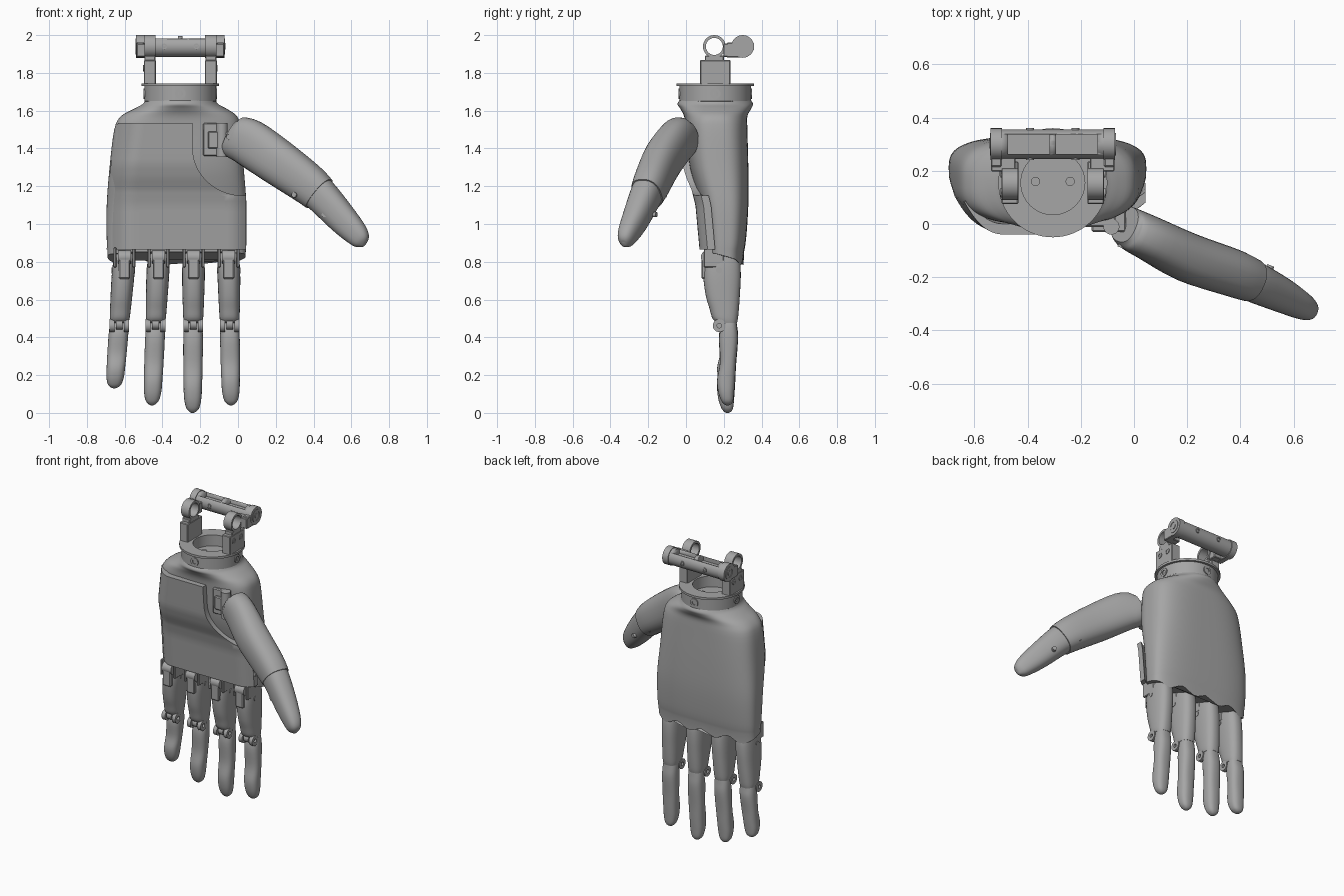
import bpy, bmesh, math
from mathutils import Vector as V

if "Cube" in bpy.data.objects:
    bpy.data.objects.remove(bpy.data.objects["Cube"])

grey = bpy.data.materials.new("mid_grey")
grey.use_nodes = True
COLOUR = (0.38, 0.38, 0.38, 1)
grey.diffuse_color = COLOUR
grey.node_tree.nodes["Principled BSDF"].inputs["Base Color"].default_value = COLOUR
X, Y, Z = V((1, 0, 0)), V((0, 1, 0)), V((0, 0, 1))


def finish(name, bm):
    """Turn a bmesh into a smooth object with sharp hard edges."""
    bmesh.ops.recalc_face_normals(bm, faces=bm.faces)
    for f in bm.faces:
        f.smooth = True
    for e in bm.edges:
        e.smooth = len(e.link_faces) == 2 and e.calc_face_angle(0) < math.radians(35)
    me = bpy.data.meshes.new(name)
    bm.to_mesh(me)
    bm.free()
    me.materials.append(grey)
    ob = bpy.data.objects.new(name, me)
    bpy.context.collection.objects.link(ob)
    return ob


def loft(name, rings, closed=False):
    """Skin a row of equal rings, capped unless closed on itself."""
    bm = bmesh.new()
    rows = [[bm.verts.new(p) for p in r] for r in rings]
    n = len(rows[0])
    for i in range(len(rows) if closed else len(rows) - 1):
        a, b = rows[i], rows[(i + 1) % len(rows)]
        for k in range(n):
            j = (k + 1) % n
            bm.faces.new((a[k], a[j], b[j], b[k]))
    if not closed:
        bm.faces.new(rows[0])
        bm.faces.new(rows[-1])
    return finish(name, bm)


def ring(c, a, b, power=2, count=32):
    """Superellipse around c with half axes a and b."""
    pts = []
    for k in range(count):
        t = 2 * math.pi * k / count
        u, v = math.cos(t), math.sin(t)
        pts.append(V(c) + a * math.copysign(abs(u) ** (2 / power), u)
                   + b * math.copysign(abs(v) ** (2 / power), v))
    return pts


def rod(name, c, axis, half, r, hole=0):
    """Cylinder or tube centred on c."""
    side = axis.orthogonal().normalized()
    up = axis.cross(side)
    ends = [V(c) - axis * half, V(c) + axis * half]
    rings = [ring(e, side * r, up * r) for e in ends]
    if hole:
        rings += [ring(e, side * hole, up * hole) for e in reversed(ends)]
    return loft(name, rings, closed=bool(hole))


def box(name, lo, hi, bevel=0.006):
    bm = bmesh.new()
    bmesh.ops.create_cube(bm, size=1)
    lo, hi = V(lo), V(hi)
    for v in bm.verts:
        v.co = (lo + hi) / 2 + v.co * (hi - lo)
    if bevel:
        bmesh.ops.bevel(bm, geom=bm.edges[:], offset=bevel, segments=1, affect='EDGES')
    return finish(name, bm)


def smooth_profile(rows, steps=4):
    """Catmull-Rom refinement of a list of number tuples."""
    out = []
    for i in range(len(rows) - 1):
        p = [rows[max(0, min(len(rows) - 1, i + d))] for d in (-1, 0, 1, 2)]
        for s in range(steps):
            t = s / steps
            out.append([b + t / 2 * (c - a + t * (2 * a - 5 * b + 4 * c - d + t * (3 * (b - c) + d - a)))
                        for a, b, c, d in zip(*p)])
    return out + [list(rows[-1])]


def lerp_table(z, table):
    for (z0, v0), (z1, v1) in zip(table, table[1:]):
        if z <= z1:
            return v0 + (v1 - v0) * max(0, z - z0) / (z1 - z0)
    return table[-1][1]


# Palm shell: z, left, right, front, back, squareness
BODY = [(0.84, -0.69, 0.04, 0.105, 0.305, 3.2), (0.92, -0.695, 0.045, 0.10, 0.318, 3.2),
        (1.1, -0.695, 0.045, 0.075, 0.33, 3.2), (1.3, -0.68, 0.03, 0.02, 0.33, 3.2),
        (1.5, -0.655, 0.015, 0.0, 0.325, 3), (1.57, -0.62, -0.005, -0.01, 0.325, 2.6),
        (1.61, -0.55, -0.06, -0.03, 0.345, 2.2), (1.635, -0.505, -0.105, -0.045, 0.355, 2),
        (1.66, -0.49, -0.12, -0.03, 0.34, 2)]
shell = [ring(((l + r) / 2, (f + b) / 2, z), X * (r - l) / 2, Y * (b - f) / 2, n, 96)
         for z, l, r, f, b, n in smooth_profile(BODY)]
for p in shell[0]:  # knuckle hem drops towards the back in scallops
    t = min(1, max(0, (p.y - 0.1) / 0.15))
    p.z = 0.86 - t * (0.06 + 0.018 * math.cos(2 * math.pi * (p.x + 0.05) / 0.19))
loft("palm_shell", shell)

# Front cover with the corner cut away around the thumb
FRONT = [(0.86, 0.072), (1.1, 0.05), (1.18, 0.03), (1.25, 0.0), (1.32, -0.02), (1.54, -0.04)]
EDGE = [(0.86, -0.695), (1.1, -0.692), (1.3, -0.675), (1.54, -0.635)]
heights = [0.865 + 0.285 * i / 10 for i in range(11)]
heights += [1.4 - 0.25 * math.cos(math.pi / 2 * i / 14) for i in range(1, 15)] + [1.46, 1.535]
cover = []
for z in heights:
    left = lerp_table(z, EDGE)
    k = max(0, (1.4 - z) / 0.25)
    right = 0.043 if k >= 0.999 else -0.24 + 0.27 * (1 - math.sqrt(1 - k * k))
    front, back = [], []
    for i in range(41):
        x = left + (right - left) * (i / 40) ** 1.3
        y = lerp_table(z, FRONT) + 0.12 * max(0, 1 - (x - left) / 0.15) ** 2.3
        y += 0.04 * max(0, (x + 0.05) / 0.09) ** 2
        front.append(V((x, y, z)))
        back.append(V((x + (0.012 if i == 0 else 0), y + 0.04, z)))
    cover.append(front + back[::-1])
loft("palm_cover", cover)

# Fingers: z, front, back, width
PROXIMAL = [(0.85, 0.13, 0.26, 0.10), (0.80, 0.10, 0.285, 0.115), (0.72, 0.092, 0.29, 0.12),
            (0.62, 0.105, 0.285, 0.115), (0.55, 0.125, 0.28, 0.11), (0.50, 0.14, 0.275, 0.105),
            (0.475, 0.165, 0.27, 0.095)]
DISTAL = [(0.50, 0.19, 0.265, 0.08), (0.45, 0.185, 0.27, 0.098), (0.38, 0.175, 0.275, 0.104),
          (0.25, 0.18, 0.265, 0.102), (0.15, 0.165, 0.26, 0.098), (0.08, 0.17, 0.255, 0.092),
          (0.03, 0.185, 0.25, 0.072), (0.008, 0.2, 0.24, 0.04), (0, 0.213, 0.227, 0.012)]
FINGERS = [("little", -0.60, -0.655, 0.13), ("ring", -0.42, -0.455, 0.04),
           ("middle", -0.235, -0.24, 0.0), ("index", -0.05, -0.037, 0.04)]
for name, base_x, tip_x, tip in FINGERS:
    def centre(z):
        return base_x + (tip_x - base_x) * (0.84 - z) / (0.84 - tip)

    def section(z, f, b, w):
        return ring((centre(z), (f + b) / 2, z), X * w / 2, Y * (b - f) / 2, 2.5)

    loft(name + "_finger_base", [section(*r) for r in smooth_profile(PROXIMAL)])
    squash = (0.5 - tip) / 0.5
    loft(name + "_finger_tip", [section(0.5 - (0.5 - z) * squash, f, b, w)
                                for z, f, b, w in smooth_profile(DISTAL)])
    # knuckle hinge with tab and cheeks
    x = centre(0.82)
    rod(name + "_knuckle_barrel", (x, 0.115, 0.825), X, 0.035, 0.036)
    box(name + "_knuckle_tab", (x - 0.03, 0.082, 0.71), (x + 0.03, 0.14, 0.82))
    for s in (-1, 1):
        box(name + "_knuckle_cheek", (x + s * 0.05 - 0.008, 0.095, 0.77),
            (x + s * 0.05 + 0.008, 0.2, 0.875), 0.004)
    rod(name + "_knuckle_pin", (centre(0.755), 0.175, 0.755), X, 0.062, 0.016)
    # middle joint hinge
    x = centre(0.465)
    rod(name + "_joint_barrel", (x, 0.175, 0.47), X, 0.018, 0.028)
    for s in (-1, 1):
        rod(name + "_joint_cheek", (x + s * 0.039, 0.176, 0.462), X, 0.013, 0.034, 0.012)

# Thumb: centre x, y, z, half height, half thickness
THUMB_BASE = [(-0.035, 0.0, 1.47), (-0.01, -0.02, 1.455), (0.06, -0.055, 1.43), (0.2, -0.125, 1.335),
              (0.36, -0.18, 1.22), (0.43, -0.207, 1.16)]
BASE_SIZE = [(0.09, 0.07), (0.112, 0.08), (0.125, 0.085), (0.122, 0.093), (0.11, 0.09), (0.1, 0.083)]
THUMB_TIP = [(0.40, -0.195, 1.185), (0.45, -0.217, 1.14), (0.55, -0.265, 1.03), (0.62, -0.302, 0.955),
             (0.653, -0.32, 0.915), (0.668, -0.327, 0.897), (0.673, -0.33, 0.892)]
TIP_SIZE = [(0.096, 0.076), (0.091, 0.077), (0.08, 0.066), (0.066, 0.053), (0.05, 0.04),
            (0.028, 0.022), (0.01, 0.008)]
side = V((0.39, 0.92, 0)).normalized()
for name, path, sizes in (("thumb_base", THUMB_BASE, BASE_SIZE), ("thumb_tip", THUMB_TIP, TIP_SIZE)):
    rows = smooth_profile([c + s for c, s in zip(path, sizes)])
    rings = []
    for i, (x, y, z, h, w) in enumerate(rows):
        d = V(rows[min(i + 1, len(rows) - 1)][:3]) - V(rows[max(i - 1, 0)][:3])
        up = side.cross(d.normalized()).normalized()
        rings.append(ring((x, y, z), up * h, side * w, 2.4))
    loft(name, rings)
for c in ((0.325, -0.175, 1.155), (0.485, -0.225, 1.05), (-0.02, -0.02, 1.46)):
    rod("thumb_pin", c, side, 0.075, 0.014)

# Thumb mount inside the cover cutout
box("thumb_mount", (-0.185, -0.012, 1.36), (-0.07, 0.09, 1.535))
box("thumb_mount_step", (-0.16, -0.03, 1.40), (-0.03, 0.05, 1.49))
rod("thumb_hinge", (-0.085, -0.01, 1.445), Z, 0.09, 0.03)

# Wrist collar with a flange and an open bore
WX, WY = -0.305, 0.155
COLLAR = [(0.17, 1.63), (0.19, 1.65), (0.19, 1.73), (0.205, 1.73), (0.205, 1.745),
          (0.12, 1.745), (0.12, 1.67)]
loft("wrist_collar", [ring((WX, WY, z), X * r, Y * r, 2, 64) for r, z in COLLAR])
for d in (X, -X, Y, -Y):
    rod("collar_screw", V((WX, WY, 1.69)) + d * 0.187, d, 0.008, 0.028, 0.014)
for s in (-1, 1):
    rod("bore_screw", (WX + s * 0.065, WY + 0.005, 1.67), Z, 0.006, 0.017)

# Clevis and link arms on both sides of the collar
LZ, BY = 1.94, 0.30
for s in (-1, 1):
    def span(near, far):
        return sorted((WX + s * near, WX + s * far))

    def block(name, near, far, y0, y1, z0, z1):
        a, b = span(near, far)
        box(name, (a, y0, z0), (b, y1, z1), 0.004)

    block("clevis_block", 0.13, 0.193, 0.075, 0.235, 1.74, 1.868)
    block("clevis_neck", 0.132, 0.191, 0.1, 0.2, 1.86, 1.892)
    rod("clevis_eye", (WX + s * 0.161, 0.15, LZ), X, 0.03, 0.06, 0.045)
    block("link_bend", 0.14, 0.232, 0.198, 0.25, 1.885, 1.955)
    block("link_arm", 0.193, 0.232, 0.215, 0.30, 1.882, 1.96)
    rod("link_disc", (WX + s * 0.2125, BY, LZ), X, 0.0215, 0.06)
    rod("link_rim", (WX + s * 0.234, BY, LZ), X, 0.003, 0.042, 0.03)
    rod("link_cap", (WX + s * 0.234, BY, LZ), X, 0.004, 0.017)
    for y in (0.118, 0.192):
        rod("clevis_screw", (WX + s * 0.193, y, 1.825), X, 0.004, 0.018, 0.011)
    for y, r in ((BY - 0.055, 0.015), (BY + 0.055, 0.015)):
        rod("bar_screw", (WX + s * 0.085, y, LZ), Y, 0.005, r, 0.008)

# Cross bar with two pockets cut in its top
bar = rod("cross_bar", (WX, BY, LZ), X, 0.195, 0.055)
for s in (-1, 1):
    cutter = box("pocket_cutter", (WX + s * 0.09 - 0.078, BY - 0.036, LZ + 0.012),
                 (WX + s * 0.09 + 0.078, BY + 0.036, LZ + 0.1), 0)
    cutter.hide_render = True
    cutter.hide_set(True)
    mod = bar.modifiers.new("pocket", 'BOOLEAN')
    mod.object = cutter
    mod.operation = 'DIFFERENCE'
    mod.solver = 'EXACT'
